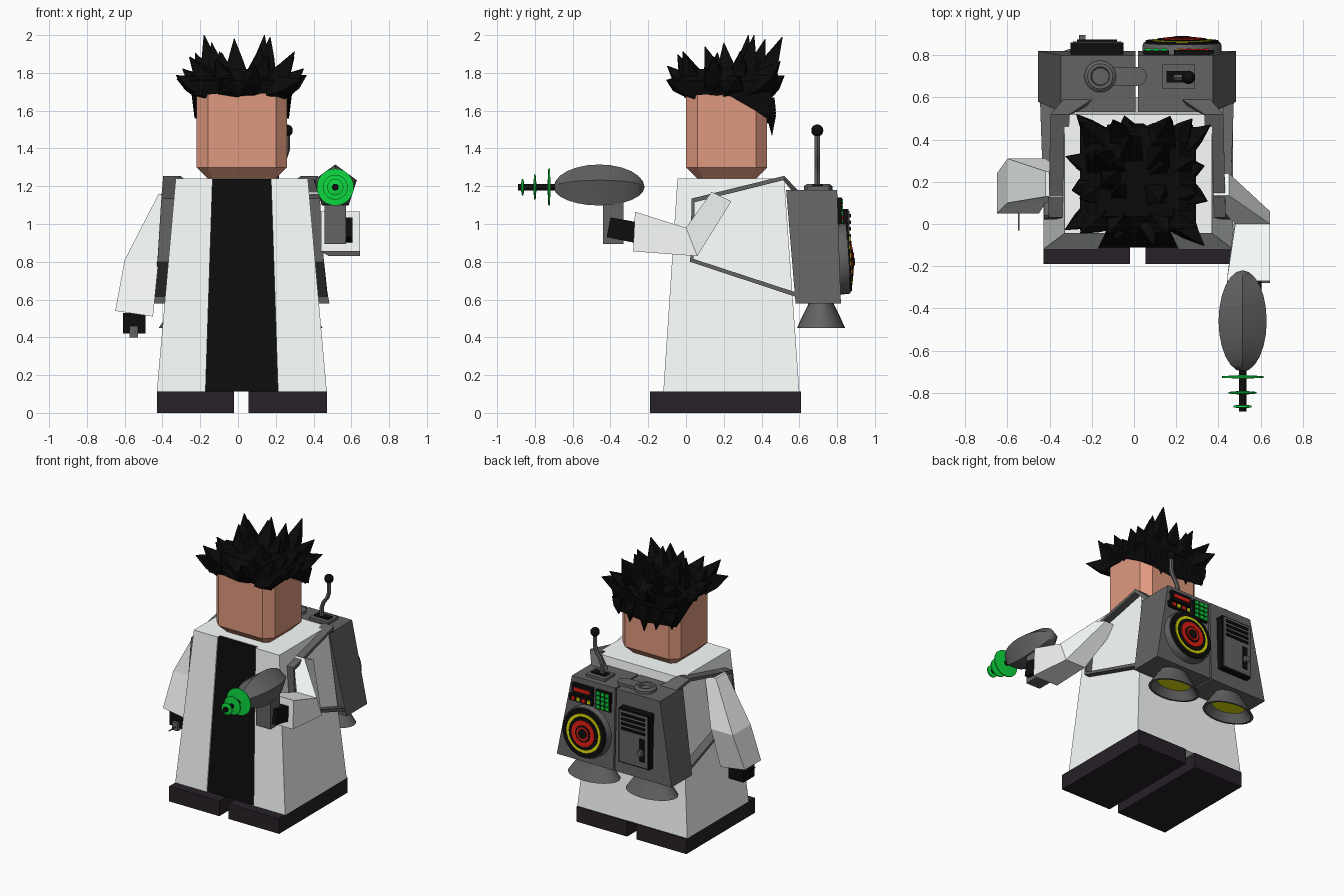
import bpy, bmesh, math, random
from mathutils import Vector

if "Cube" in bpy.data.objects:
    bpy.data.objects.remove(bpy.data.objects["Cube"])

random.seed(4)
CX = 0.02                                  # symmetry plane of the figure
COLORS = dict(skin=(.74, .32, .21), white=(.96, 1, .98), shoe=(.02, .015, .021), black=(.004, .004, .004),
              hair=(.003, .003, .003), grey=(.125, .125, .125), green=(.004, .68, .05), red=(.75, .012, .006),
              yellow=(.72, .72, .003))
MATS = {}
for key, c in COLORS.items():
    MATS[key] = bpy.data.materials.new(key)
    MATS[key].diffuse_color = (*c, 1)


def finish(name, bm, color, smooth=False, loc=(0, 0, 0)):
    bmesh.ops.recalc_face_normals(bm, faces=bm.faces)
    me = bpy.data.meshes.new(name)
    bm.to_mesh(me)
    bm.free()
    ob = bpy.data.objects.new(name, me)
    ob.location = loc
    me.materials.append(MATS[color])
    bpy.context.collection.objects.link(ob)
    if smooth:
        bpy.ops.object.select_all(action='DESELECT')
        ob.select_set(True)
        bpy.context.view_layer.objects.active = ob
        bpy.ops.object.shade_smooth_by_angle(angle=math.radians(35))
    return ob


def add_loft(bm, rings):
    vs = [[bm.verts.new(p) for p in r] for r in rings]
    n = len(vs[0])
    for a, b in zip(vs, vs[1:]):
        for i in range(n):
            bm.faces.new((a[i], a[(i + 1) % n], b[(i + 1) % n], b[i]))
    bm.faces.new(vs[0])
    bm.faces.new(vs[-1])


def loft(name, rings, color, smooth=False, loc=(0, 0, 0)):
    bm = bmesh.new()
    add_loft(bm, rings)
    return finish(name, bm, color, smooth, loc)


def rect(x0, x1, y0, y1, z):
    return [(x0, y0, z), (x1, y0, z), (x1, y1, z), (x0, y1, z)]


def box(name, x0, x1, y0, y1, z0, z1, color):
    return loft(name, [rect(x0, x1, y0, y1, z0), rect(x0, x1, y0, y1, z1)], color)


def lathe(name, profile, center, axis, color, n=24, tilt=0):
    """Revolve (radius, height) pairs around the y or z axis."""
    rings = []
    for r, h in profile:
        pts = [(r * math.sin(2 * math.pi * i / n), r * math.cos(2 * math.pi * i / n)) for i in range(n)]
        rings.append([(a, h, b) if axis == 'y' else (a, b, h) for a, b in pts])
    ob = loft(name, rings, color, True, center)
    ob.rotation_euler.x = tilt
    return ob


# shoes
box("left_shoe", -.43, -.02, -.19, .61, 0, .112, 'shoe')
box("right_shoe", .055, .47, -.19, .61, 0, .112, 'shoe')


# coat with a front opening, and the shirt inside it
def coat_ring(w, g, y0, y1, z):
    return [(CX + x, y, z) for x, y in ((-w, y0), (-g, y0), (-g, y0 + .03), (g, y0 + .03),
                                        (g, y0), (w, y0), (w, y1), (-w, y1))]


loft("coat", [coat_ring(.45, .192, -.12, .60, .112), coat_ring(.35, .155, -.045, .52, 1.24)], 'white')
loft("shirt", [rect(CX - .192, CX + .192, -.112, 0, .112), rect(CX - .155, CX + .155, -.037, .05, 1.238)], 'black')


# head with chamfered edges
def oct_ring(w, y0, y1, c, z):
    return [(CX + x, y, z) for x, y in ((-w + c, y0), (w - c, y0), (w, y0 + c), (w, y1 - c),
                                        (w - c, y1), (-w + c, y1), (-w, y1 - c), (-w, y0 + c))]


loft("head", [oct_ring(.18, .06, .37, .03, 1.24), oct_ring(.24, 0, .43, .06, 1.30),
              oct_ring(.24, 0, .43, .06, 1.72), oct_ring(.18, .06, .37, .03, 1.78)], 'skin')

# hair: cap with a hairline dropping to the back, covered in bent spikes
bm = bmesh.new()
outline = [(-1, -1), (0, -1), (1, -1), (1, 0), (1, 1), (0, 1), (-1, 1), (-1, 0)]
hairline = [1.68, 1.70, 1.68, 1.69, 1.56, 1.53, 1.56, 1.69]


def cap_ring(w, d, zs):
    return [(CX + x * w, .215 + y * d, z) for (x, y), z in zip(outline, zs)]


add_loft(bm, [cap_ring(.25, .225, hairline), cap_ring(.275, .245, [1.76] * 8),
              cap_ring(.2, .18, [1.82] * 8), cap_ring(.08, .08, [1.82] * 8)])


def spike(root, tip, r, bend):
    root, tip = Vector(root), Vector(tip)
    d = (tip - root).normalized()
    u = d.orthogonal().normalized()
    v = d.cross(u)
    rings = []
    for t, k in ((0, 1), (.5, .6), (1, .03)):
        c = root.lerp(tip, t) + Vector(bend) * math.sin(math.pi * t)
        rings.append([c + (u * math.cos(a) + v * math.sin(a)) * r * k
                      for a in (math.pi / 2 * i for i in range(4))])
    add_loft(bm, rings)


def jit(s):
    return random.uniform(-s, s)


for x in (-.85, -.4, .4, .85):            # crown spikes, parted along the middle
    for j in range(4):
        y = (j - 1.5) / 1.5
        spike((CX + x * .2, .21 + y * .17, 1.75),
              (CX + x * .31 + jit(.02), .23 + y * .25 + jit(.03), 1.89 + jit(.03)), .085, (0, 0, -.012))
for x, y, z in ((-.18, .33, 2.0), (-.02, .42, 1.98), (.14, .36, 2.0), (.17, .51, 1.99), (-.14, .2, 1.96),
                (.12, .1, 1.94)):         # tall spikes
    spike((CX + (x - CX) * .75, .21 + (y - .21) * .55, 1.76), (x, y, z), .09, (0, .01, -.012))
for k in range(12):                       # fringe of outward spikes
    a = 2 * math.pi * k / 12 + .2
    c, s = math.cos(a), math.sin(a)
    m = max(abs(c), abs(s))
    x, y = c / m, s / m
    spike((CX + x * .2, .215 + y * .18, 1.73),
          (CX + x * (.34 + jit(.03)), .215 + y * (.29 + jit(.03)), 1.80 + jit(.04)), .09, (0, 0, -.012))
for k in range(5):                        # hanging points at the nape
    x = CX + (k - 2) * .11
    spike((x, .43, 1.66), (x + jit(.02), .455, 1.47 + abs(k - 2) * .035), .055, (0, .01, 0))
finish("spiky_hair", bm, 'hair')

# lowered arm with fist and small device
loft("left_sleeve", [rect(-.42, -.33, .13, .25, 1.16), rect(-.60, -.42, .10, .31, .81),
                     [(-.65, .05, .54), (-.45, .05, .51), (-.45, .24, .51), (-.65, .24, .54)]], 'white')
box("left_hand", -.61, -.49, .07, .2, .42, .53, 'black')
box("device", -.575, -.53, .05, .14, .40, .46, 'grey')
box("device_needle", -.549, -.543, -.03, .06, .425, .431, 'grey')


# raised arm, hand and ray gun
def arm_ring(x0, x1, top, low):
    return [(x0, *top), (x1, *top), (x1, *low), (x0, *low)]


loft("right_sleeve", [arm_ring(.35, .45, (.135, 1.17), (.24, 1.12)),
                      arm_ring(.48, .645, (0, .98), (.06, .83)),
                      arm_ring(.44, .645, (-.27, 1.065), (-.28, .855))], 'white')
loft("right_hand", [arm_ring(.47, .605, (-.26, 1.01), (-.27, .9)),
                    arm_ring(.47, .605, (-.40, 1.035), (-.42, .93))], 'black')
box("gun_grip", .457, .573, -.44, -.33, .895, 1.15, 'grey')
body = [(.12 * max(math.sin(math.pi * t / 12), .02), -.24 * math.cos(math.pi * t / 12)) for t in range(13)]
lathe("gun_body", body, (.515, -.46, 1.195), 'y', 'grey', n=5)
lathe("gun_barrel", [(.018, -.89), (.018, -.68)], (.515, 0, 1.195), 'y', 'black', n=12)
for i, (y, r) in enumerate(((-.725, .098), (-.8, .066), (-.865, .043))):
    lathe(f"gun_ring_{i}", [(.02, -.008), (r, -.004), (r, .004), (.02, .008)], (.515, y, 1.195), 'y', 'green')

# backpack halves, oval thrusters and straps
for s, side in ((-1, "left"), (1, "right")):
    def X(d):
        return .014 + s * d
    loft(f"pack_{side}", [rect(X(.006), X(.47), .58, .82, .58), rect(X(.006), X(.36), .53, .80, 1.18)], 'grey')
    bell = lathe(f"thruster_{side}", [(.065, .60), (.07, .57), (.10, .51), (.127, .45), (.115, .45), (.08, .51)],
                 (X(.237), .715, 0), 'z', 'grey')
    glow = lathe(f"thruster_glow_{side}", [(.084, .505), (.082, .512)], (X(.237), .715, 0), 'z', 'yellow')
    bell.scale.x = glow.scale.x = 1.55
    path = [(.60, 1.17), (.52, 1.255), (.03, 1.135), (.022, .80), (.60, .608)]
    inner = [(.58, 1.15), (.515, 1.232), (.045, 1.115), (.04, .815), (.60, .632)]
    wid = [(.2, .34), (.32, .41), (.33, .42), (.34, .44), (.36, .46)]
    loft(f"strap_{side}", [[(X(a), *p), (X(b), *p), (X(b), *q), (X(a), *q)]
                           for p, q, (a, b) in zip(path, inner, wid)], 'grey')

# round dial on the back: grey housing with nested discs
for i, (r0, r1, h, col) in enumerate(((.187, .182, .06, 'grey'), (.176, .172, .07, 'black'),
                                      (.142, .139, .074, 'yellow'), (.12, .118, .078, 'black'),
                                      (.095, .093, .082, 'red'), (.062, .06, .085, 'black'),
                                      (.05, .048, .087, 'red'), (.036, .034, .09, 'black'))):
    lathe(f"dial_{i}", [(r0, -.02), (r0, h - .012), (r1, h)], (.228, .80, .813), 'y', col, 32, .06)

# display, lamps and keypad
box("display", .19, .36, .78, .825, 1.065, 1.14, 'black')
box("display_readout", .21, .34, .78, .829, 1.09, 1.115, 'red')
box("lamp_panel", .19, .38, .78, .825, 1.01, 1.055, 'black')
for i in range(4):
    box(f"lamp_{i}", .205 + i * .042, .23 + i * .042, .79, .831, 1.02, 1.045, 'red' if i % 2 else 'yellow')
box("keypad", .045, .165, .78, .823, 1.0, 1.14, 'black')
for i in range(3):
    for j in range(4):
        box(f"key_{i}_{j}", .053 + i * .037, .082 + i * .037, .79, .831, 1.008 + j * .033, 1.033 + j * .033, 'green')

# vented hatch with lever
box("hatch", -.30, -.05, .78, .86, .68, 1.08, 'black')
box("hatch_door", -.29, -.06, .85, .866, .69, 1.07, 'grey')
for i in range(4):
    box(f"vent_{i}", -.27, -.08, .85, .874, .93 + i * .035, .948 + i * .035, 'black')
box("lever_slot", -.265, -.225, .85, .87, .73, .90, 'black')
box("lever", -.26, -.23, .86, .895, .78, .82, 'grey')

# fuel cap with pipe on top
lathe("fuel_cap", [(.075, 1.17), (.075, 1.20), (.06, 1.212), (.045, 1.212), (.04, 1.195)], (-.16, .70, 0), 'z', 'grey')
bm = bmesh.new()
caps = [(.015 + .045 * math.sin(a), .70 + .045 * math.cos(a)) for a in (math.pi * i / 8 for i in range(9))]
ring = [(-.13, .745)] + caps + [(-.13, .655)]
add_loft(bm, [[(x, y, z) for x, y in ring] for z in (1.17, 1.20)])
finish("fuel_pipe", bm, 'grey')

# cranked lever with ball knob
box("stick_base", .135, .29, .64, .757, 1.17, 1.20, 'grey')
box("stick_slot", .155, .27, .67, .725, 1.19, 1.208, 'black')
loft("stick", [[(x + a * .016, .695 + b * .016, z) for a, b in ((1, 0), (.5, .87), (-.5, .87), (-1, 0),
                                                               (-.5, -.87), (.5, -.87))]
               for x, z in ((.2, 1.19), (.2, 1.27), (.215, 1.31), (.245, 1.35), (.258, 1.39), (.258, 1.49))],
     'grey', True)
knob = [(.032 * max(math.sin(math.pi * t / 10), .02), -.032 * math.cos(math.pi * t / 10)) for t in range(11)]
lathe("stick_knob", knob, (.258, .695, 1.495), 'z', 'black', 16)

for m in bpy.data.materials:
    if m.users and not m.is_grease_pencil:
        m.use_nodes = True
        m.node_tree.nodes["Principled BSDF"].inputs["Base Color"].default_value = m.diffuse_color
